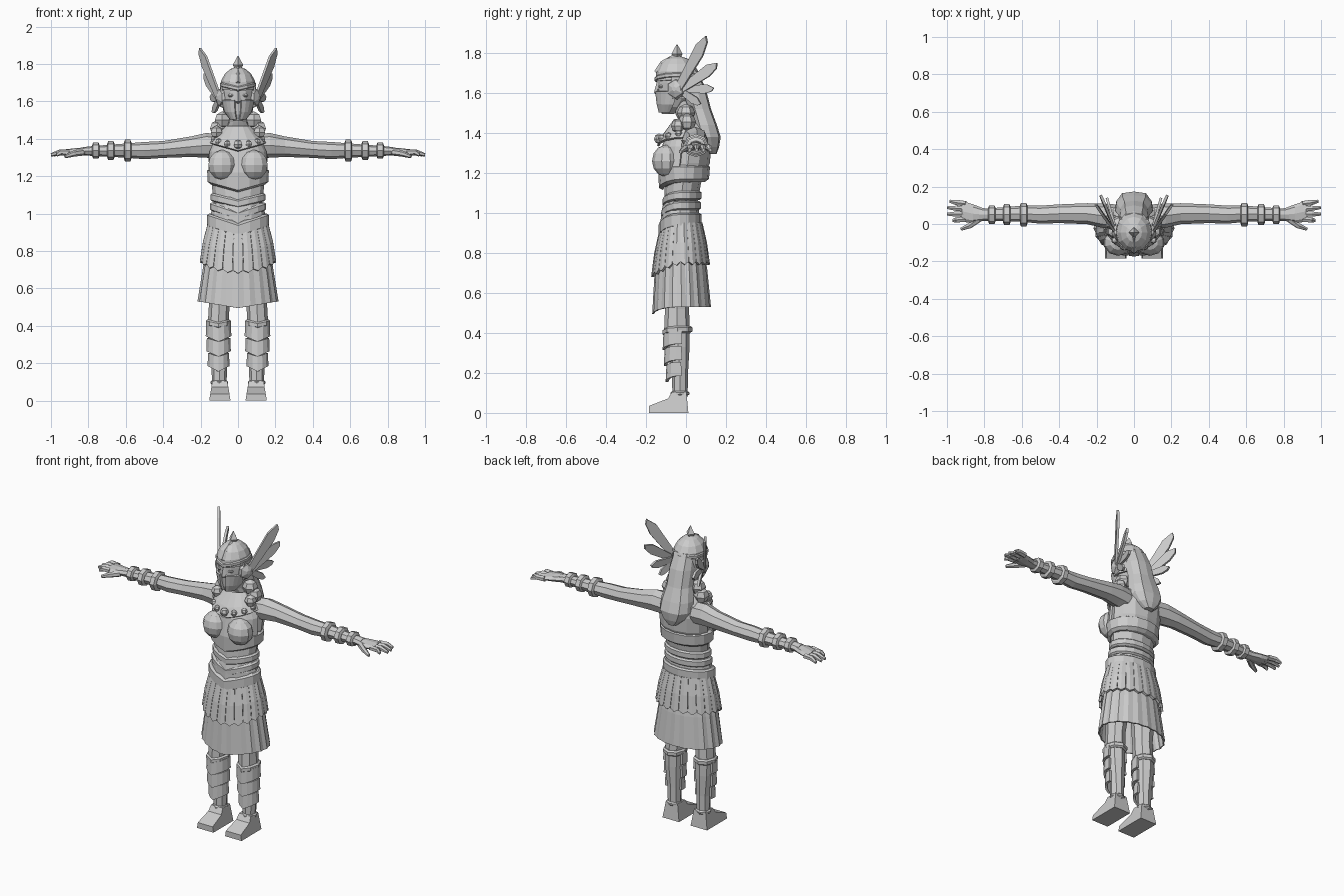
import bpy, bmesh, math
from mathutils import Vector

grey = bpy.data.materials.new("stone_grey")
grey.diffuse_color = (0.6, 0.6, 0.6, 1)


def make(name, verts, faces, thick=0, mirror=False):
    me = bpy.data.meshes.new(name)
    me.from_pydata([tuple(v) for v in verts], [], faces)
    bm = bmesh.new()
    bm.from_mesh(me)
    bmesh.ops.recalc_face_normals(bm, faces=bm.faces)
    bm.to_mesh(me)
    bm.free()
    me.materials.append(grey)
    ob = bpy.data.objects.new(name, me)
    bpy.context.collection.objects.link(ob)
    if thick:
        mod = ob.modifiers.new("thickness", 'SOLIDIFY')
        mod.thickness, mod.offset = thick, 0
    if mirror:
        ob.modifiers.new("mirror", 'MIRROR')
    return ob


def loft(name, rings, n=12, axis='z', arc=None, pleat=0, thick=0, mirror=False, cap=True):
    """Rings are (height, centre, centre, radius, radius, front dip)."""
    a0, a1 = arc or (-90, 270)
    m = n + 1 if arc else n
    verts, faces = [], []
    for ring in rings:
        h, c1, c2, r1, r2 = ring[:5]
        dip = ring[5] if len(ring) > 5 else 0
        for i in range(m):
            a = math.radians(a0 + (a1 - a0) * i / n)
            k = 1 - pleat * (i % 2)
            u, v = c1 + r1 * k * math.cos(a), c2 + r2 * k * math.sin(a)
            d = dip * (1 - abs(math.cos(a))) if math.sin(a) < 0 else 0
            verts.append((u, v, h - d) if axis == 'z' else (h, u, v))
    for j in range(len(rings) - 1):
        for i in range(n):
            k = (i + 1) % m
            faces.append((j * m + i, j * m + k, (j + 1) * m + k, (j + 1) * m + i))
    if cap and not arc and not thick:
        faces += [tuple(range(m)), tuple(range((len(rings) - 1) * m, len(rings) * m))]
    return make(name, verts, faces, thick, mirror)


def band(name, z0, z1, cy, rx, ry, dip, n=16, cx=0, mirror=False):
    e, h = 0.01, 0.008
    return loft(name, [(z0, cx, cy, rx - e, ry - e, dip), (z0 + h, cx, cy, rx, ry, dip),
                       (z1 - h, cx, cy, rx, ry, dip), (z1, cx, cy, rx - e, ry - e, dip)], n, mirror=mirror)


def limb(name, points, n=6, mirror=False):
    """Tapered prism through (x, y, z, radius) points."""
    ps = [Vector(p[:3]) for p in points]
    d = (ps[-1] - ps[0]).normalized()
    s = d.cross(Vector((0, 1, 0) if abs(d.y) < 0.9 else (1, 0, 0))).normalized()
    t = d.cross(s)
    verts, faces = [], []
    for p, q in zip(ps, points):
        for i in range(n):
            a = math.tau * i / n
            verts.append(p + (s * math.cos(a) + t * math.sin(a)) * q[3])
    for j in range(len(ps) - 1):
        for i in range(n):
            k = (i + 1) % n
            faces.append((j * n + i, j * n + k, (j + 1) * n + k, (j + 1) * n + i))
    faces += [tuple(range(n)), tuple(range(len(verts) - n, len(verts)))]
    return make(name, verts, faces, mirror=mirror)


def ball(name, loc, size, u=8, v=5, mirror=False):
    rings = [(loc[2] + size[2] * math.sin(b), loc[0], loc[1], size[0] * math.cos(b), size[1] * math.cos(b))
             for b in (math.radians(-85 + 170 * i / v) for i in range(v + 1))]
    return loft(name, rings, u, mirror=mirror)


# Torso and neck
loft("torso", [(.88, 0, -.03, .15, .10), (1.0, 0, -.03, .145, .095), (1.06, 0, -.025, .13, .085),
               (1.15, 0, -.015, .14, .09), (1.25, 0, .01, .155, .11), (1.34, 0, .02, .16, .105),
               (1.41, 0, .04, .13, .08), (1.46, 0, .02, .07, .055), (1.49, 0, 0, .05, .05),
               (1.56, 0, -.03, .048, .05)])

# Breastplate
loft("breastplate_band", [(1.155, 0, -.01, .145, .105, .04), (1.17, 0, -.01, .162, .125, .045),
                          (1.23, 0, -.01, .165, .13, .01), (1.24, 0, -.01, .15, .115)], 16)
ball("breast_cup", (.085, -.1, 1.26), (.078, .07, .08), 10, 6, mirror=True)
loft("upper_breastplate", [(1.22, 0, -.01, .155, .125), (1.33, 0, 0, .15, .115), (1.37, 0, 0, .13, .1)],
     10, arc=(190, 350), thick=.012)

# Waist bands and belt
band("belt", .93, 1.0, -.03, .165, .108, .055)
band("lower_waist_band", 1.015, 1.06, -.025, .15, .1, .05)
band("upper_waist_band", 1.065, 1.11, -.02, .147, .098, .035)

# Lower pleated skirt
loft("skirt", [(.93, 0, -.03, .14, .095), (.72, 0, -.025, .182, .127), (.53, 0, -.022, .213, .143, .035)],
     40, pleat=.035, thick=.008)

# Upper skirt made of hanging strips
count = 22
verts, faces = [], []
for i in range(count):
    mid = -90 + 360 * i / count
    b = len(verts)
    for rx, ry, z, drop in ((.152, .1, .95, .05), (.178, .122, .85, .05), (.195, .137, .755, .06)):
        for off, k, low in ((-.47, 1, 0), (0, 1.025, .015), (.47, 1, 0)):
            a = math.radians(mid + off * 360 / count)
            d = drop * max(0, -math.sin(a)) ** 1.5
            tip = low if z < .8 else 0
            verts.append((rx * k * math.cos(a), -.027 + ry * k * math.sin(a), z - d - tip))
    for j in (0, 3):
        faces += [(b + j + c, b + j + c + 1, b + j + c + 4, b + j + c + 3) for c in (0, 1)]
make("skirt_strips", verts, faces, thick=.014)

# Legs
loft("leg", [(.08, .1, -.03, .038, .038), (.2, .1, -.03, .043, .04), (.33, .105, -.04, .054, .058),
             (.42, .105, -.045, .056, .064), (.52, .1, -.045, .055, .06), (.75, .09, -.03, .07, .075)], 8, mirror=True)

# Feet
profile = [(-.185, 0), (-.185, .035), (-.09, .072), (-.07, .105), (.002, .105), (.012, 0)]
verts = [(.097 + s * (.057 - .16 * z), y, z) for s in (-1, 1) for y, z in profile]
n = len(profile)
make("foot", verts, [tuple(range(n)), tuple(range(n, 2 * n))] +
     [(i, (i + 1) % n, n + (i + 1) % n, n + i) for i in range(n)], mirror=True)

# Greaves
band("ankle_band", .085, .11, -.03, .047, .047, .0, 8, .1, True)
band("knee_band", .40, .435, -.043, .067, .075, .015, 8, .105, True)
for i, (z, rx, ry) in enumerate(((.345, .063, .072), (.265, .06, .066), (.185, .053, .057))):
    loft("shin_plate_%d" % (i + 1), [(z, .104, -.038, rx, ry, .03), (z + .07, .104, -.038, rx - .003, ry - .004, .02)],
         8, arc=(165, 375), thick=.014, mirror=True)

# Arms
loft("arm", [(.1, .04, 1.36, .065, .065), (.17, .045, 1.365, .065, .066), (.25, .055, 1.358, .056, .055),
             (.4, .055, 1.343, .05, .045), (.5, .05, 1.337, .048, .046), (.6, .055, 1.337, .043, .038),
             (.78, .05, 1.335, .033, .026), (.83, .05, 1.333, .036, .022)], 8, axis='x', mirror=True)

# Bracelets
for i, (x, ry, rz) in enumerate(((.59, .063, .058), (.68, .056, .05), (.76, .05, .043))):
    loft("bracelet_%d" % (i + 1), [(x - .02, .05, 1.337, ry - .014, rz - .014), (x - .014, .05, 1.337, ry, rz),
                                   (x + .014, .05, 1.337, ry, rz), (x + .02, .05, 1.337, ry - .014, rz - .014)],
         8, axis='x', mirror=True)

# Hands
loft("palm", [(.8, .05, 1.333, .032, .022), (.86, .055, 1.33, .05, .021), (.92, .068, 1.327, .056, .017)],
     8, axis='x', mirror=True)
for i, (y0, y1, x) in enumerate(((.026, .018, .97), (.053, .053, 1.0), (.08, .088, .998), (.108, .122, .985))):
    limb("finger_%d" % (i + 1), [(.9, y0, 1.327, .017), (.95, (y0 + y1) / 2, 1.328, .016), (x, y1, 1.314, .009)],
         mirror=True)
limb("thumb", [(.83, .025, 1.328, .018), (.88, -.01, 1.32, .016), (.925, -.028, 1.305, .009)], mirror=True)

# Collar with beads
loft("collar", [(1.465, 0, 0, .062, .055), (1.41, 0, -.01, .12, .1, .02), (1.375, 0, -.015, .145, .125, .04)],
     16, thick=.012)
for i in range(7):
    a = math.radians(192 + 26 * i)
    r = .026 if i == 3 else .019
    ball("collar_bead_%d" % (i + 1), (.132 * math.cos(a), -.012 + .122 * math.sin(a), 1.405 + .035 * math.sin(a)),
         (r, r, r), 6, 4)

# Head
loft("head", [(1.495, 0, -.09, .022, .03), (1.53, 0, -.075, .055, .06), (1.59, 0, -.055, .076, .088),
              (1.65, 0, -.045, .083, .097), (1.70, 0, -.045, .08, .095)], 12)
limb("nose", [(0, -.138, 1.655, .008), (0, -.143, 1.60, .018), (0, -.138, 1.59, .008)], 4)
ball("eye", (.036, -.125, 1.632), (.02, .014, .01), 6, 4, mirror=True)

# Helmet
loft("helmet_dome", [(1.665, 0, -.045, .093, .108, .01), (1.71, 0, -.045, .09, .105, .01),
                     (1.745, 0, -.045, .072, .084), (1.772, 0, -.045, .043, .052), (1.785, 0, -.045, .012, .012)], 12)
band("helmet_brow", 1.675, 1.705, -.045, .097, .113, .022, 12)
loft("helmet_back", [(1.57, 0, -.045, .088, .1), (1.68, 0, -.045, .092, .106)], 8, arc=(-15, 195), thick=.012)
loft("cheek_guard", [(1.505, 0, -.085, .038, .047), (1.545, 0, -.068, .068, .075), (1.608, 0, -.052, .085, .099)],
     5, arc=(-78, 5), thick=.012, mirror=True)
limb("helmet_spike", [(0, -.045, 1.77, .014), (0, -.045, 1.795, .028), (0, -.045, 1.843, .002)], 4)
limb("helmet_crest", [(0, -.15, 1.70, .012), (0, -.118, 1.748, .013), (0, -.06, 1.782, .011)], 4)

# Wings on the helmet
normal = Vector((.85, -.5, 0)).normalized()
feathers = [((.095, -.05, 1.60), (.203, .1, 1.885), .036), ((.1, -.035, 1.61), (.178, .155, 1.75), .033),
            ((.095, -.035, 1.62), (.145, .14, 1.625), .027), ((.09, -.05, 1.63), (.135, .075, 1.545), .024)]
for i, (p0, p1, w) in enumerate(feathers):
    p0, p1 = Vector(p0), Vector(p1)
    side = normal.cross(p1 - p0).normalized() * w
    d = p1 - p0
    make("wing_feather_%d" % (i + 1),
         [p0 - side * .5, p0 + d * .72 - side, p0 + d * .93 - side * .65, p1, p0 + d * .8 + side * .7,
          p0 + side * .5], [tuple(range(6))], thick=.014, mirror=True)
limb("wing_root", [(.08, -.045, 1.62, .055), (.102, -.055, 1.62, .045), (.115, -.06, 1.62, .012)], 6, mirror=True)

# Hair
loft("hair", [(1.71, 0, 0, .07, .065), (1.62, 0, .035, .082, .07), (1.52, 0, .065, .085, .065),
              (1.44, 0, .09, .105, .07), (1.38, 0, .1, .108, .08), (1.33, 0, .115, .075, .055),
              (1.295, 0, .13, .03, .025)], 10, pleat=.08)
for i, (x, y, z, r) in enumerate(((.085, .0, 1.5, .045), (.11, .005, 1.455, .045), (.115, -.04, 1.435, .035))):
    ball("hair_lock_%d" % (i + 1), (x, y, z), (r, r, r), 6, 4, mirror=True)
